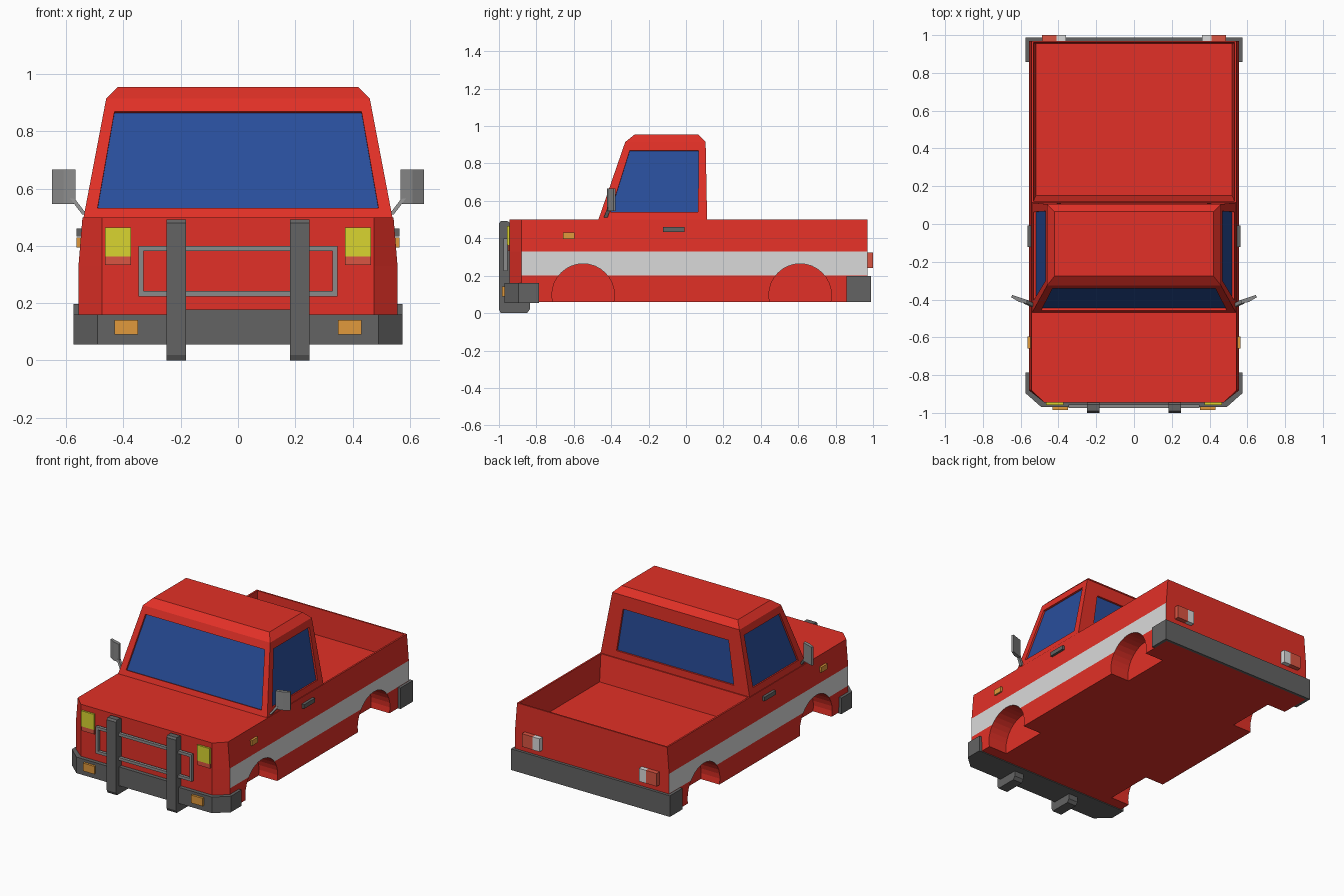
import bpy, bmesh, math
from mathutils import Vector

if "Cube" in bpy.data.objects:
    bpy.data.objects.remove(bpy.data.objects["Cube"])


def material(name, r, g, b):
    m = bpy.data.materials.new(name)
    m.diffuse_color = (r, g, b, 1)
    m.use_nodes = True
    m.node_tree.nodes["Principled BSDF"].inputs["Base Color"].default_value = m.diffuse_color
    return m


RED = material("red_paint", 0.76, 0.03, 0.02)
STRIPE = material("light_grey", 0.70, 0.70, 0.70)
GLASS = material("blue_glass", 0.022, 0.076, 0.33)
DARK = material("dark_grey", 0.125, 0.125, 0.125)
GREY = material("mid_grey", 0.26, 0.26, 0.26)
YELLOW = material("yellow_lamp", 0.70, 0.66, 0.03)
ORANGE = material("orange_lamp", 0.75, 0.32, 0.045)
LENS = material("pale_red_lamp", 0.70, 0.09, 0.055)


def finish(name, bm, *mats):
    bmesh.ops.recalc_face_normals(bm, faces=bm.faces)
    me = bpy.data.meshes.new(name)
    bm.to_mesh(me)
    bm.free()
    ob = bpy.data.objects.new(name, me)
    bpy.context.collection.objects.link(ob)
    for m in mats:
        me.materials.append(m)
    return ob


def loft(rings, caps=True):
    """Skin a list of equal-length closed rings."""
    bm = bmesh.new()
    vs = [[bm.verts.new(p) for p in r] for r in rings]
    n = len(rings[0])
    for a, b in zip(vs, vs[1:]):
        for i in range(n):
            j = (i + 1) % n
            bm.faces.new((a[i], a[j], b[j], b[i]))
    if caps:
        bm.faces.new(vs[0])
        bm.faces.new(vs[-1])
    return bm


def rect(x, y0, y1, z):
    return [(-x, y0, z), (x, y0, z), (x, y1, z), (-x, y1, z)]


def box(name, x, y, z, mat):
    bm = loft([[(x[0], y[0], k), (x[1], y[0], k), (x[1], y[1], k), (x[0], y[1], k)] for k in z])
    return finish(name, bm, mat)


def pair(name, x, y, z, mat):
    """The same box on both sides of the vehicle."""
    box(name + "_right", x, y, z, mat)
    box(name + "_left", (-x[1], -x[0]), y, z, mat)


# Body shell with chamfered nose, striped flanks
def outline(z, w):
    return [(-0.475, -0.945, z), (0.475, -0.945, z), (w, -0.88, z),
            (w, 0.97, z), (-w, 0.97, z), (-w, -0.88, z)]


bm = loft([outline(z, w) for z, w in
           ((0.06, 0.555), (0.2, 0.557), (0.33, 0.557), (0.5, 0.543))])
bm.normal_update()
for f in bm.faces:
    if abs(f.normal.x) > 0.9 and 0.2 < f.calc_center_median().z < 0.33:
        f.material_index = 1
body = finish("body", bm, RED, STRIPE)


def cut(target, cutter):
    cutter.hide_render = True
    cutter.hide_viewport = True
    mod = target.modifiers.new(cutter.name, 'BOOLEAN')
    mod.operation = 'DIFFERENCE'
    mod.solver = 'EXACT'
    mod.object = cutter


# Wheel arches and load bed are cut out of the body
for label, yc in (("front", -0.55), ("rear", 0.61)):
    for side, s in (("right", 1), ("left", -1)):
        rings = [[(s * x, yc + 0.167 * math.cos(i * math.tau / 32),
                   0.097 + 0.167 * math.sin(i * math.tau / 32)) for i in range(32)]
                 for x in (0.42, 0.7)]
        cut(body, finish(f"{label}_{side}_arch_cutter", loft(rings), RED))
bed = loft([rect(0.52, 0.15, 0.952, 0.33), rect(0.532, 0.12, 0.96, 0.5),
            rect(0.532, 0.12, 0.96, 0.6)])
cut(body, finish("bed_cutter", bed, RED))

# Cab: walls framing recessed windows, bevelled roof
low = [Vector(p) for p in rect(0.54, -0.47, 0.113, 0.495)]
high = [Vector(p) for p in rect(0.46, -0.325, 0.105, 0.915)]
bm = loft([high, rect(0.42, -0.275, 0.065, 0.955)], caps=False)
bm.faces.new([v for v in bm.verts if v.co.z > 0.94])
windows = [(0.04, 0.04, 0.09, 0.89), (0.09, 0.085, 0.11, 0.89),
           (0.10, 0.10, 0.12, 0.79), (0.085, 0.09, 0.11, 0.89)]
for i, (ua, ub, va, vb) in enumerate(windows):
    j = (i + 1) % 4
    corners = [low[i], low[j], high[j], high[i]]

    def on_wall(u, v):
        return low[i].lerp(low[j], u).lerp(high[i].lerp(high[j], u), v)

    hole = [on_wall(ua, va), on_wall(1 - ub, va), on_wall(1 - ub, vb), on_wall(ua, vb)]
    inward = -(low[j] - low[i]).cross(high[i] - low[i]).normalized() * 0.012
    a, b, c = [[bm.verts.new(p) for p in ring] for ring in
               (corners, hole, [p + inward for p in hole])]
    for k in range(4):
        m = (k + 1) % 4
        bm.faces.new((a[k], a[m], b[m], b[k]))
        bm.faces.new((b[k], b[m], c[m], c[k]))
    bm.faces.new(c).material_index = 1
bmesh.ops.remove_doubles(bm, verts=bm.verts, dist=0.0005)
finish("cab", bm, RED, GLASS)

# Front bumper wraps round the chamfered corners
bumper = [[(-0.49, -0.97, z), (0.49, -0.97, z), (0.575, -0.895, z),
           (0.575, -0.785, z), (-0.575, -0.785, z), (-0.575, -0.895, z)]
          for z in (0.055, 0.16)]
finish("front_bumper", loft(bumper), DARK)
box("bumper_centre", (-0.2, 0.2), (-0.97, -0.93), (0.15, 0.178), DARK)
box("rear_bumper", (-0.575, 0.575), (0.858, 0.988), (0.06, 0.198), DARK)

# Bull bar uprights: L-shaped profile with a foot running under the bumper
profile = [(-0.99, 0), (-0.85, 0), (-0.835, 0.02), (-0.835, 0.06), (-0.945, 0.06),
           (-0.945, 0.485), (-0.955, 0.492), (-0.99, 0.492), (-1, 0.48), (-1, 0.02)]
for side, s in (("right", 1), ("left", -1)):
    finish(f"bull_bar_{side}", loft([[(s * x, y, z) for y, z in profile]
                                     for x in (0.182, 0.25)]), DARK)

# Bull bar rectangular frame
for name, z in (("top", (0.382, 0.4)), ("bottom", (0.224, 0.242))):
    box("grille_frame_" + name, (-0.348, 0.348), (-0.975, -0.955), z, GREY)
pair("grille_frame_side", (0.33, 0.348), (-0.975, -0.955), (0.242, 0.382), GREY)

# Lamps
pair("headlight", (0.373, 0.465), (-0.957, -0.94), (0.363, 0.465), YELLOW)
pair("headlight_lower_lens", (0.373, 0.465), (-0.953, -0.94), (0.333, 0.363), LENS)
pair("bumper_lamp", (0.35, 0.432), (-0.985, -0.965), (0.09, 0.142), ORANGE)
pair("side_marker", (0.545, 0.563), (-0.658, -0.596), (0.395, 0.43), ORANGE)
pair("tail_light", (0.41, 0.488), (0.965, 1.0), (0.24, 0.325), LENS)
pair("reverse_light", (0.36, 0.41), (0.965, 1.0), (0.24, 0.325), STRIPE)

# Door handles
pair("door_handle", (0.54, 0.564), (-0.122, -0.008), (0.433, 0.46), DARK)

# Wing mirrors on slanted arms
for side, s in (("right", 1), ("left", -1)):
    plate = [(0.567, -0.422), (0.61, -0.412), (0.65, -0.388), (0.645, -0.376), (0.567, -0.402)]
    finish(f"mirror_{side}", loft([[(s * x, y, z) for x, y in plate]
                                   for z in (0.547, 0.667)]), GREY)
    arm = [[(s * (x + dx), y + dy, z) for dx, dy in
            ((-0.008, -0.01), (0.008, -0.01), (0.008, 0.01), (-0.008, 0.01))]
           for x, y, z in ((0.536, -0.43, 0.51), (0.578, -0.41, 0.565))]
    finish(f"mirror_arm_{side}", loft(arm), GREY)
